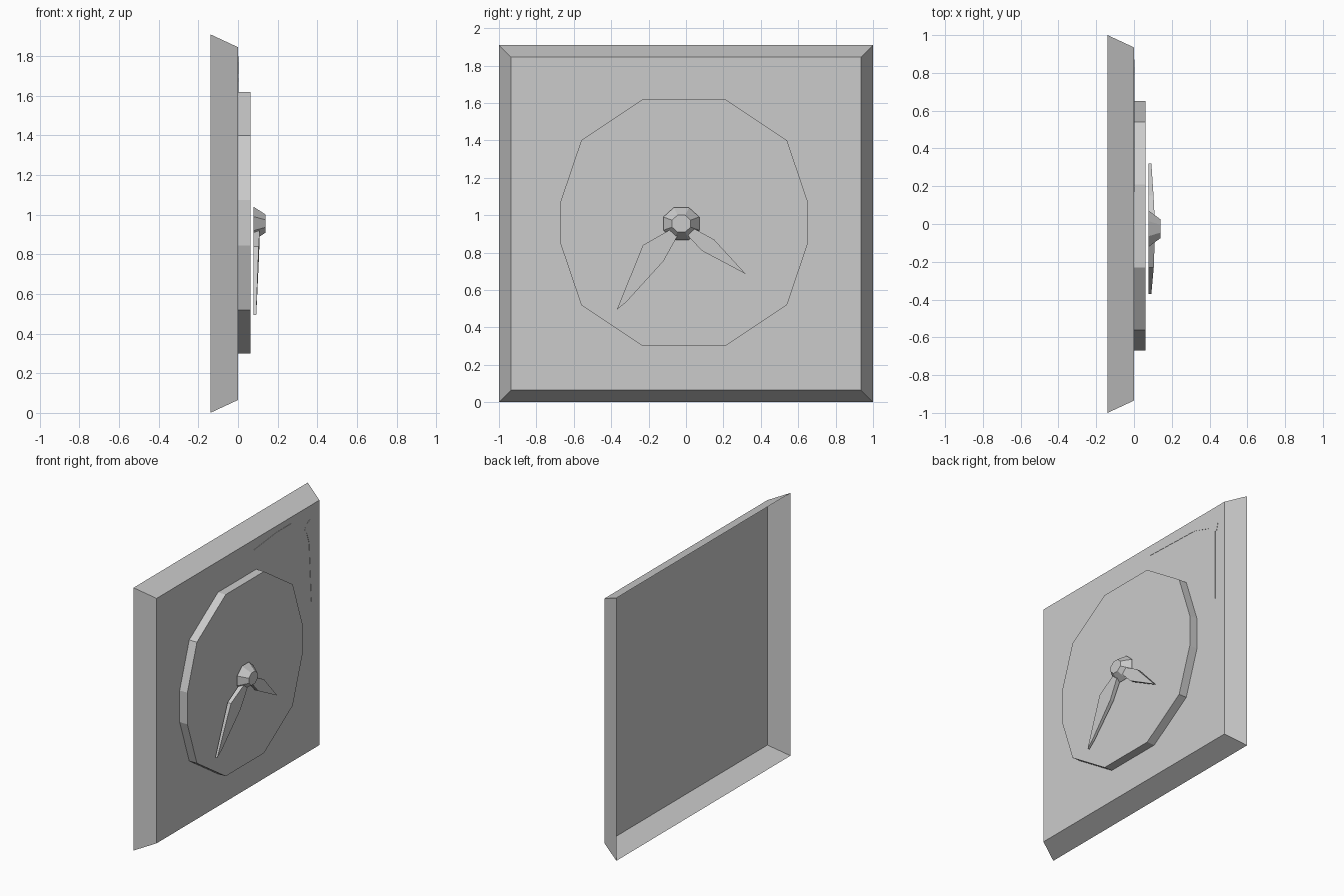
import bpy
import bmesh
import math
from mathutils import Vector

if "Cube" in bpy.data.objects:
    bpy.data.objects.remove(bpy.data.objects["Cube"], do_unlink=True)

grey = bpy.data.materials.new("plain_grey")
grey.use_nodes = True
colour = (0.6, 0.6, 0.6, 1.0)
grey.diffuse_color = colour
grey.node_tree.nodes["Principled BSDF"].inputs["Base Color"].default_value = colour


def slab(name, back, front, back_x, front_x, closed=False):
    """Join two (y, z) outlines along x; front_x maps a point to its height."""
    area = sum(a[0] * b[1] - b[0] * a[1] for a, b in zip(front, front[1:] + front[:1]))
    if area < 0:
        back, front = back[::-1], front[::-1]
    bm = bmesh.new()
    low = [bm.verts.new((back_x, y, z)) for y, z in back]
    high = [bm.verts.new((front_x(y, z), y, z)) for y, z in front]
    bm.faces.new(high)
    if closed:
        bm.faces.new(low[::-1])
    for i in range(len(low)):
        j = (i + 1) % len(low)
        bm.faces.new((low[i], low[j], high[j], high[i]))
    mesh = bpy.data.meshes.new(name)
    bm.to_mesh(mesh)
    bm.free()
    mesh.materials.append(grey)
    obj = bpy.data.objects.new(name, mesh)
    bpy.context.collection.objects.link(obj)
    return obj


def rectangle(half, bottom, top):
    return [(-half, bottom), (half, bottom), (half, top), (-half, top)]


def octagon(radius):
    angles = [math.pi / 8 + k * math.pi / 4 for k in range(8)]
    return [(HUB.x + radius * math.cos(a), HUB.y + 0.9 * radius * math.sin(a)) for a in angles]


# Case: shallow bevelled shell, open at the back
slab("case", rectangle(1.0, 0, 1.91), rectangle(0.935, 0.065, 1.845), -0.14, lambda y, z: 0)

# Dial: twelve-sided disc, one quarter mirrored in both directions
quarter = [(0.66, 0.115), (0.55, 0.44), (0.22, 0.66)]
right_half = [(y, -z) for y, z in quarter[::-1]] + quarter
ring = right_half + [(-y, z) for y, z in right_half[::-1]]
dial = [(y - 0.01, z + 0.96) for y, z in ring]
slab("dial", dial, dial, 0, lambda y, z: 0.062)

# Hub: faceted cap in the middle of the dial
HUB = Vector((-0.025, 0.955))
slab("hub", octagon(0.104), octagon(0.054), 0.077, lambda y, z: 0.14, True)


# Hands: blades thinning towards their tips
def hand(name, outline):
    tip = Vector(max(outline, key=lambda p: (Vector(p) - HUB).length))
    axis = tip - HUB

    def height(y, z):
        t = (Vector((y, z)) - HUB).dot(axis) / axis.length_squared
        return 0.112 - 0.02 * t

    slab(name, outline, outline, 0.077, height, True)


hand("long_hand", [(-0.09, 0.92), (-0.23, 0.84), (-0.37, 0.495),
                   (-0.32, 0.535), (-0.12, 0.755), (-0.045, 0.89)])
hand("short_hand", [(0.04, 0.93), (0.15, 0.87), (0.32, 0.685),
                    (0.085, 0.81), (0.01, 0.89)])

# Corner ornament: thin plate with two curved points
ornament = [(0.17, 1.77), (0.44, 1.8), (0.605, 1.8), (0.79, 1.73), (0.83, 1.75),
            (0.87, 1.72), (0.855, 1.66), (0.84, 1.66), (0.84, 1.145), (0.815, 1.58),
            (0.785, 1.67), (0.765, 1.69), (0.77, 1.71), (0.63, 1.755)]
slab("corner_ornament", ornament, ornament, 0, lambda y, z: 0.002)
